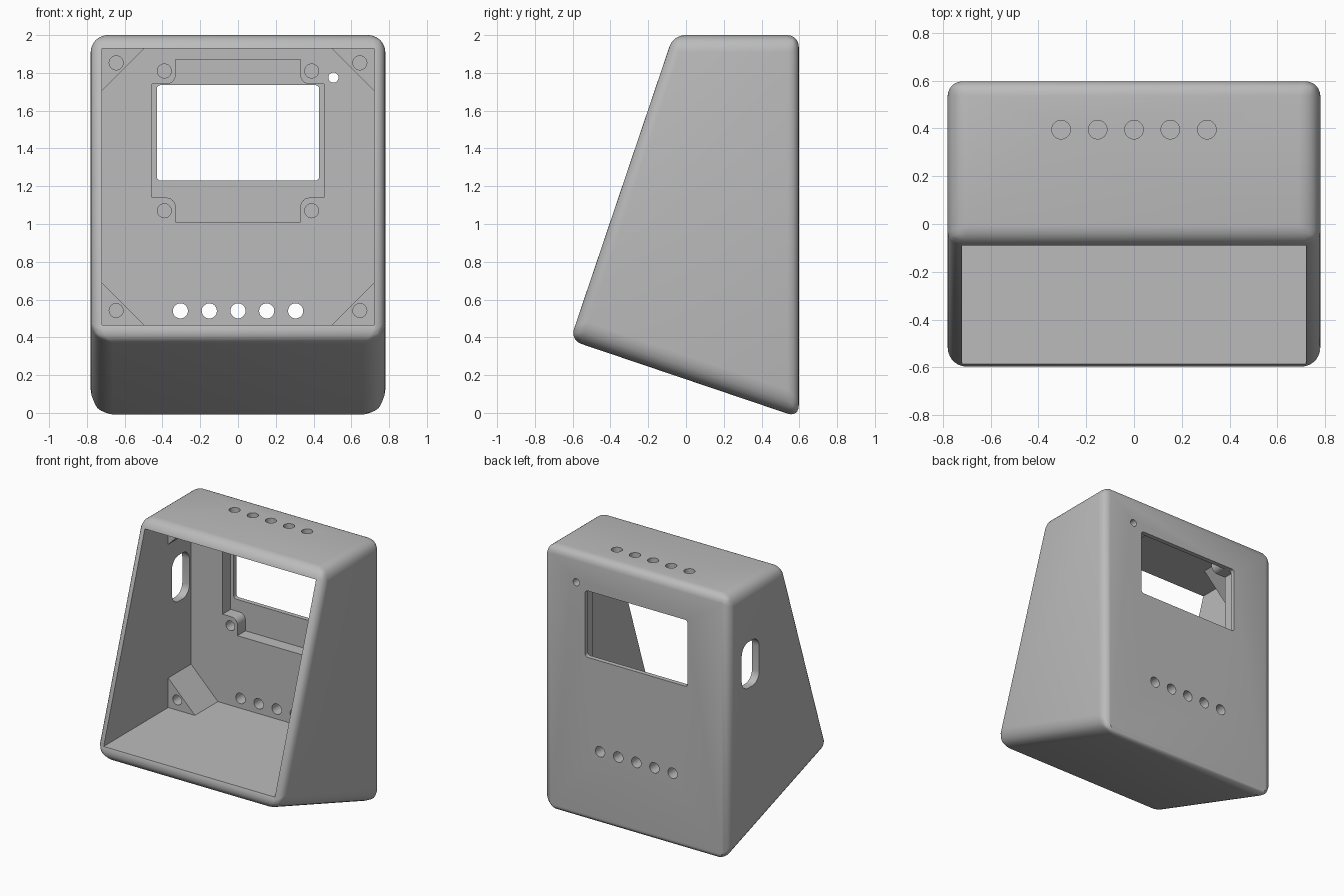
import bpy, bmesh, math
from mathutils import Vector

if "Cube" in bpy.data.objects:
    bpy.data.objects.remove(bpy.data.objects["Cube"])

grey = bpy.data.materials.new("plain_grey")
grey.diffuse_color = (0.5, 0.5, 0.5, 1)
grey.use_nodes = True
grey.node_tree.nodes["Principled BSDF"].inputs["Base Color"].default_value = grey.diffuse_color


def prism(name, pts, axis, a, b):
    """Extrude a 2D outline along an axis: x uses (y, z), y uses (x, z), z uses (x, y)."""
    place = {"x": lambda p, t: (t, p[0], p[1]),
             "y": lambda p, t: (p[0], t, p[1]),
             "z": lambda p, t: (p[0], p[1], t)}[axis]
    bm = bmesh.new()
    lo = [bm.verts.new(place(p, a)) for p in pts]
    hi = [bm.verts.new(place(p, b)) for p in pts]
    n = len(pts)
    bm.faces.new(lo)
    bm.faces.new(hi[::-1])
    for i in range(n):
        bm.faces.new((lo[i], hi[i], hi[(i + 1) % n], lo[(i + 1) % n]))
    bmesh.ops.recalc_face_normals(bm, faces=bm.faces)
    me = bpy.data.meshes.new(name)
    bm.to_mesh(me)
    bm.free()
    me.materials.append(grey)
    ob = bpy.data.objects.new(name, me)
    bpy.context.collection.objects.link(ob)
    return ob


def circle(cx, cy, r, n=32):
    return [(cx + r * math.cos(2 * math.pi * i / n), cy + r * math.sin(2 * math.pi * i / n))
            for i in range(n)]


def round_rect(x0, x1, y0, y1, r, n=6):
    pts = []
    for k, (cx, cy) in enumerate([(x1 - r, y1 - r), (x0 + r, y1 - r),
                                  (x0 + r, y0 + r), (x1 - r, y0 + r)]):
        for i in range(n + 1):
            t = math.pi / 2 * (k + i / n)
            pts.append((cx + r * math.cos(t), cy + r * math.sin(t)))
    return pts


def apply_modifier(ob, mod):
    bpy.context.view_layer.objects.active = ob
    bpy.ops.object.modifier_apply(modifier=mod.name)


def combine(ob, other, op="DIFFERENCE"):
    m = ob.modifiers.new("combine", "BOOLEAN")
    m.operation, m.solver, m.object = op, "EXACT", other
    apply_modifier(ob, m)
    bpy.data.objects.remove(other, do_unlink=True)


# Wedge shell with rounded edges
W, BACK = 0.78, 0.597
case = prism("sloped_case", [(BACK, -0.024), (BACK, 2), (-0.067, 2), (-0.613, 0.385)], "x", -W, W)
me = case.data
weight = me.attributes.new("bevel_weight_edge", "FLOAT", "EDGE")
for e in me.edges:
    p, q = (me.vertices[v].co for v in e.vertices)
    if abs(p.x - q.x) > 0.1:
        w = 0.06                       # edges across the width
    elif p.z > 1.9 and q.z > 1.9:
        w = 0.09                       # top side edges
    elif p.z < 0.5 and q.z < 0.5:
        w = 0.12                       # bottom side edges
    else:
        w = 0.06                       # back and front side edges
    weight.data[e.index].value = w / 0.12
bev = case.modifiers.new("round", "BEVEL")
bev.limit_method, bev.width, bev.segments = "WEIGHT", 0.12, 6
apply_modifier(case, bev)

# Main cavity, open to the sloped front
X, FLOOR, CEIL, INNER = 0.72, 0.465, 1.93, 0.465
combine(case, prism("cavity", [(-X, FLOOR), (X, FLOOR), (X, CEIL), (-X, CEIL)], "y", -1, INNER))

# Corner screw gussets
for sx in (-1, 1):
    for edge, sz in ((FLOOR, 1), (CEIL, -1)):
        pts = [(sx * 0.74, edge - sz * 0.02), (sx * 0.74, edge + sz * 0.245),
               (sx * 0.475, edge - sz * 0.02)]
        combine(case, prism("corner_gusset", pts, "y", 0.19, INNER + 0.02), "UNION")
        combine(case, prism("screw_hole", circle(sx * 0.645, edge + sz * 0.077, 0.037),
                            "y", 0.1, INNER))

# Display recess: a plus shape with rounded screw bosses in its corners
recess = []
for sx, sz in ((1, 1), (-1, 1), (-1, -1), (1, -1)):
    quarter = [(0.455, 0.30)]
    for i in range(7):
        t = math.pi / 2 * i / 6
        quarter.append((0.38 - 0.05 * math.sin(t), 0.35 - 0.05 * math.cos(t)))
    quarter.append((0.33, 0.43))
    corner = [(sx * x, 1.44 + sz * z) for x, z in quarter]
    recess += corner if sx * sz > 0 else corner[::-1]
combine(case, prism("display_recess", recess, "y", 0.3, 0.562))
combine(case, prism("display_window", round_rect(-0.43, 0.43, 1.23, 1.735, 0.02), "y", 0.3, 0.8))
for sx in (-1, 1):
    for z in (1.07, 1.81):
        combine(case, prism("display_screw_hole", circle(sx * 0.39, z, 0.037), "y", 0.3, 0.55))

# Rows of round holes in the back and in the top
for x in (-0.305, -0.152, 0, 0.152, 0.305):
    combine(case, prism("button_hole", circle(x, 0.54, 0.04), "y", 0.3, 0.8))
    combine(case, prism("top_hole", circle(x, 0.395, 0.039), "z", 1.8, 2.2))

# Small indicator hole and the side cable slot
combine(case, prism("indicator_hole", circle(0.505, 1.775, 0.027), "y", 0.3, 0.8))
combine(case, prism("cable_slot", round_rect(0.235, 0.445, 1.225, 1.575, 0.08), "x", -1, -0.6))

# Smooth rounded edges, keep cut edges crisp
for o in bpy.context.selected_objects:
    o.select_set(False)
case.select_set(True)
bpy.context.view_layer.objects.active = case
bpy.ops.object.shade_smooth_by_angle(angle=math.radians(30))
